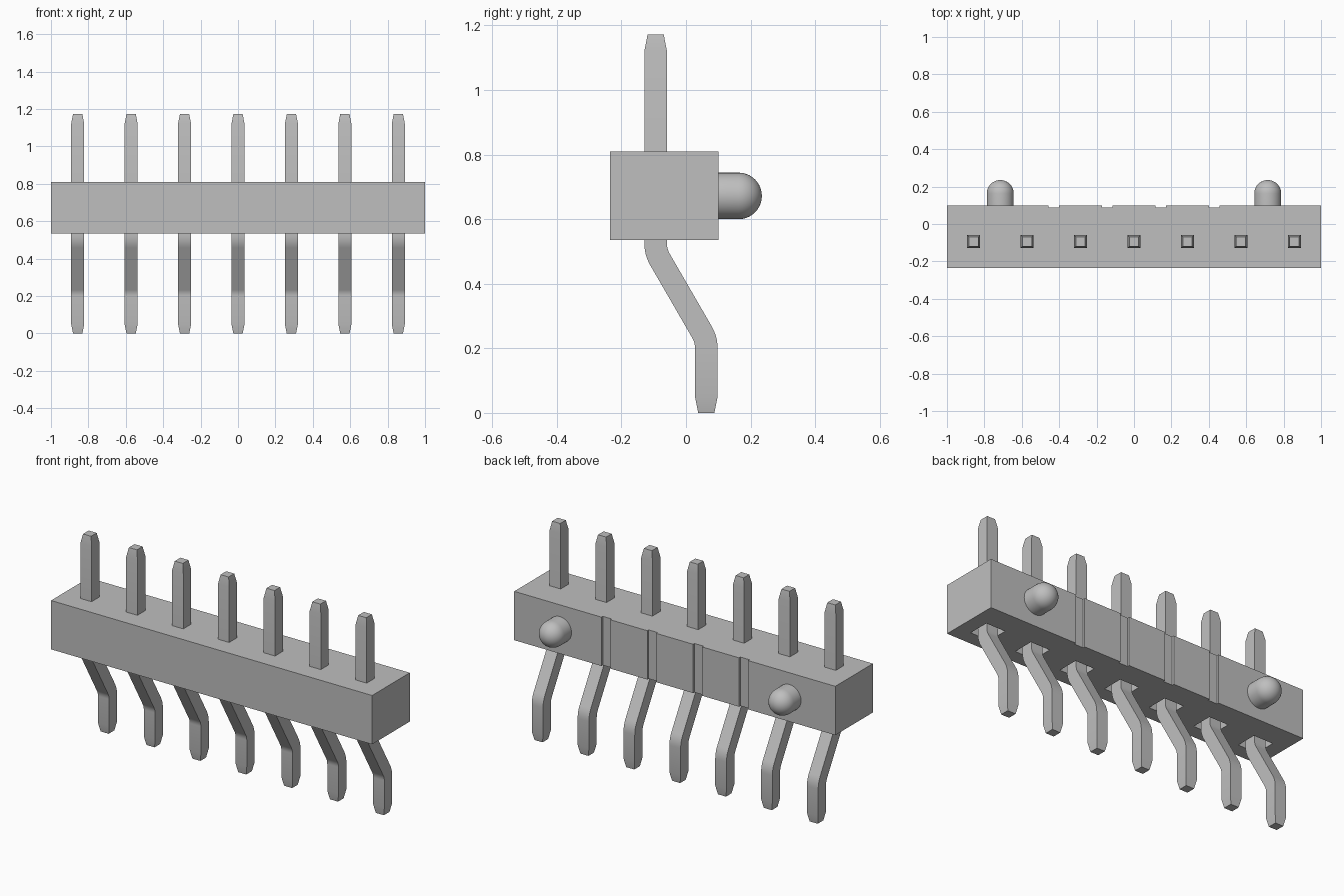
import bpy, bmesh, math
from mathutils import Matrix, Vector

cube = bpy.data.objects.get("Cube")
if cube:
    bpy.data.objects.remove(cube, do_unlink=True)

grey = bpy.data.materials.new("light grey")
grey.use_nodes = True
colour = (0.52, 0.52, 0.52, 1)
grey.diffuse_color = colour
grey.node_tree.nodes["Principled BSDF"].inputs["Base Color"].default_value = colour

PITCH = 2 / 7
PIN_Y, FOOT_Y = -0.094, 0.063
HALF, TIP = 0.035, 0.025


def finish(name, bm, smooth=False):
    bmesh.ops.recalc_face_normals(bm, faces=bm.faces)
    mesh = bpy.data.meshes.new(name)
    bm.to_mesh(mesh)
    bm.free()
    mesh.materials.append(grey)
    obj = bpy.data.objects.new(name, mesh)
    bpy.context.collection.objects.link(obj)
    if smooth:
        bpy.ops.object.select_all(action='DESELECT')
        obj.select_set(True)
        bpy.context.view_layer.objects.active = obj
        bpy.ops.object.shade_smooth_by_angle(angle=math.radians(25))
    return obj


def add_box(bm, lo, hi):
    lo, hi = Vector(lo), Vector(hi)
    mat = Matrix.Translation((lo + hi) / 2) @ Matrix.Diagonal((*(hi - lo), 1))
    bmesh.ops.create_cube(bm, size=1, matrix=mat)


# Housing block
bm = bmesh.new()
add_box(bm, (-1, -0.235, 0.535), (1, 0.1, 0.81))
housing = finish("housing", bm)

# Cutters: back grooves and pockets under the pins
bm = bmesh.new()
for k in (-1.5, -0.5, 0.5, 1.5):
    x = k * PITCH
    add_box(bm, (x - 0.028, 0.088, 0.4), (x + 0.028, 0.2, 0.9))
for i in range(-3, 4):
    x = i * PITCH
    add_box(bm, (x - 0.06, PIN_Y - 0.06, 0.4), (x + 0.06, PIN_Y + 0.06, 0.575))
cutter = finish("housing_cutter", bm)
cutter.hide_render = True
cutter.hide_viewport = False
cut = housing.modifiers.new("cut", 'BOOLEAN')
cut.operation = 'DIFFERENCE'
cut.object = cutter
cut.solver = 'EXACT'
bpy.context.view_layer.objects.active = housing
bpy.ops.object.modifier_apply(modifier="cut")
bpy.data.objects.remove(cutter, do_unlink=True)


# Pin centre line: (y, z, lean angle, half width)
BEND, LEAN, STEPS = 0.1, math.radians(30), 6
path = [(PIN_Y, 1.172, 0, TIP), (PIN_Y, 1.12, 0, HALF)]
for s in range(STEPS + 1):
    a = LEAN * s / STEPS
    path.append((PIN_Y + BEND * (1 - math.cos(a)), 0.525 - BEND * math.sin(a), a, HALF))
for s in range(STEPS, -1, -1):
    a = LEAN * s / STEPS
    path.append((FOOT_Y - BEND * (1 - math.cos(a)), 0.2 + BEND * math.sin(a), a, HALF))
path += [(FOOT_Y, 0.05, 0, HALF), (FOOT_Y, 0, 0, TIP)]


def make_pin(name, x):
    bm = bmesh.new()
    rings = []
    for y, z, a, h in path:
        across = Vector((0, math.cos(a), math.sin(a)))
        rings.append([bm.verts.new(Vector((x + sx * h, y, z)) + across * sy * h)
                      for sx, sy in ((-1, -1), (1, -1), (1, 1), (-1, 1))])
    for r, q in zip(rings, rings[1:]):
        for j in range(4):
            k = (j + 1) % 4
            bm.faces.new((r[j], r[k], q[k], q[j]))
    bm.faces.new(rings[0])
    bm.faces.new(rings[-1])
    return finish(name, bm, smooth=True)


for i in range(-3, 4):
    make_pin(f"pin_{i + 4}", i * PITCH)


# Round-ended locating pegs on the back
def make_peg(name, x, r=0.072):
    bm = bmesh.new()
    profile = [(0.09, r)]
    for s in range(11):
        a = math.pi / 2 * s / 10
        profile.append((0.163 + r * math.sin(a), r * math.cos(a)))
    verts = [bm.verts.new((x + radius, y, 0.672)) for y, radius in profile]
    edges = [bm.edges.new(pair) for pair in zip(verts, verts[1:])]
    bmesh.ops.spin(bm, geom=verts + edges, cent=(x, 0, 0.672), axis=(0, 1, 0),
                   angle=2 * math.pi, steps=40)
    bmesh.ops.remove_doubles(bm, verts=bm.verts, dist=0.0005)
    return finish(name, bm, smooth=True)


make_peg("peg_left", 0.715)
make_peg("peg_right", -0.715)
